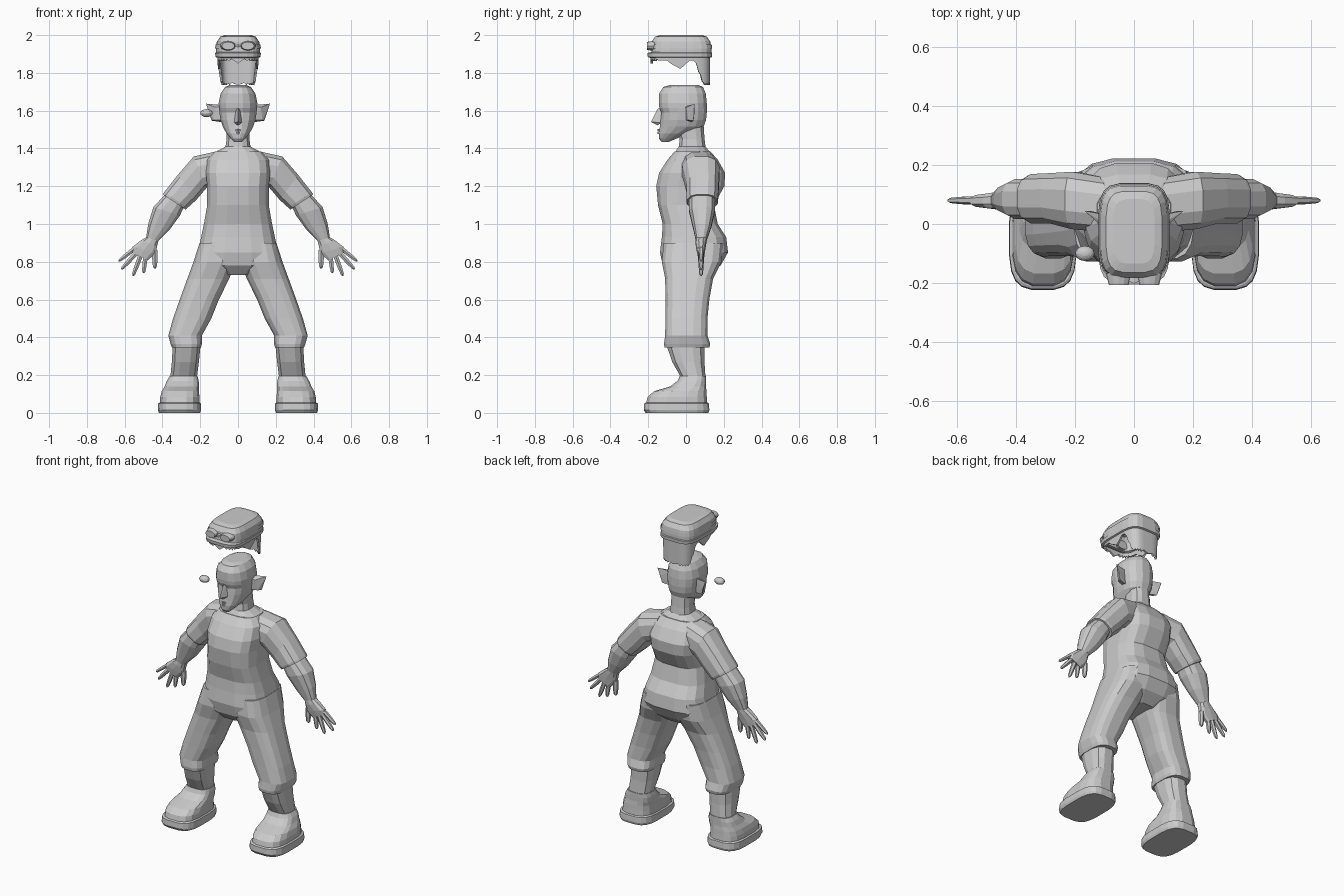
import bpy, bmesh, math
from mathutils import Vector

GREY = bpy.data.materials.new("plain grey")
GREY.diffuse_color = (0.6, 0.6, 0.6, 1)


def finish(name, bm, mirror=False):
    bmesh.ops.recalc_face_normals(bm, faces=bm.faces)
    me = bpy.data.meshes.new(name)
    bm.to_mesh(me)
    bm.free()
    ob = bpy.data.objects.new(name, me)
    bpy.context.collection.objects.link(ob)
    me.materials.append(GREY)
    if mirror:
        ob.modifiers.new("mirror", 'MIRROR').use_clip = False
    return ob


def sup(c, p):
    return math.copysign(abs(c) ** (2 / p), c)


def loft(name, rings, n=16, p=2.6, mirror=False, caps=(True, True), bm=None):
    """Rings are (ax, az, bx, bz, y0, y1): a section spanning a to b and y0 to y1."""
    own = bm is None
    bm = bm or bmesh.new()
    loops = []
    for ax, az, bx, bz, y0, y1 in rings:
        loop = []
        for i in range(n):
            t = 2 * math.pi * (i + 0.5) / n
            u, v = sup(math.cos(t), p) / 2 + 0.5, sup(math.sin(t), p) / 2 + 0.5
            loop.append(bm.verts.new((ax + (bx - ax) * u, y0 + (y1 - y0) * v,
                                      az + (bz - az) * u)))
        loops.append(loop)
    for a, b in zip(loops, loops[1:]):
        for i in range(n):
            j = (i + 1) % n
            bm.faces.new((a[i], a[j], b[j], b[i]))
    if caps[0]:
        bm.faces.new(loops[0])
    if caps[1]:
        bm.faces.new(loops[-1])
    return finish(name, bm, mirror) if own else None


def level(*rows):
    """Level sections (z, x0, x1, y0, y1) as loft rings."""
    return [(x0, z, x1, z, y0, y1) for z, x0, x1, y0, y1 in rows]


def sym(*rows):
    """Level sections (z, half width, y0, y1) centred on x = 0."""
    return [(-w, z, w, z, y0, y1) for z, w, y0, y1 in rows]


def hull(name, pts, mirror=False):
    bm = bmesh.new()
    vs = [bm.verts.new(q) for q in pts]
    bmesh.ops.convex_hull(bm, input=vs)
    return finish(name, bm, mirror)


def bar(name, a, b, h, d, mirror=True):
    """Slim facial ridge from a to b, tapering at the ends."""
    a, b = Vector(a), Vector(b)
    m = (a + b) / 2 + Vector((0, -d, 0))
    pts = [a, b]
    for s in (-1, 1):
        pts += [m + Vector((0, 0, s * h)), m + Vector((0, 3 * d, s * h))]
    hull(name, pts, mirror)


# Torso with neck and seat
loft("torso", sym(
    (1.385, .125, -.06, .13), (1.34, .165, -.10, .17), (1.27, .172, -.145, .21),
    (1.2, .165, -.16, .205), (1.1, .165, -.15, .15), (1.0, .183, -.125, .17),
    (.93, .198, -.13, .215), (.85, .215, -.14, .225), (.78, .21, -.125, .185),
    (.73, .10, -.08, .12)), p=3)
loft("neck", sym((1.53, .06, -.06, .095), (1.45, .062, -.035, .10),
                 (1.41, .068, -.04, .105), (1.38, .125, -.06, .13)), n=12)

# Baggy trouser legs with gathered cuffs
loft("trouser_leg", level(
    (.90, .02, .205, -.12, .20), (.80, .01, .237, -.13, .19), (.71, .045, .27, -.112, .145),
    (.6, .10, .31, -.11, .125), (.5, .14, .345, -.11, .115), (.41, .19, .37, -.112, .115),
    (.365, .19, .358, -.118, .13), (.345, .195, .35, -.115, .125)), p=3, mirror=True)
loft("lower_leg", level((.37, .195, .347, -.11, .10), (.27, .205, .352, -.075, .10),
                        (.19, .215, .36, -.03, .105), (.15, .215, .36, -.03, .105)),
     n=12, mirror=True)

# Boots: sole and upper
loft("boot_sole", level((0, .20, .42, -.215, .12), (.015, .195, .425, -.225, .125),
                        (.05, .196, .423, -.222, .122), (.055, .203, .415, -.214, .115)),
     n=20, p=3.4, mirror=True)
loft("boot_upper", level((.05, .203, .415, -.214, .115), (.085, .203, .413, -.205, .112),
                         (.115, .205, .405, -.17, .11), (.14, .205, .39, -.085, .107),
                         (.17, .207, .378, -.045, .107), (.195, .213, .362, -.034, .107)),
     p=3, mirror=True)

# Arms: sleeve, forearm, hand
loft("sleeve", [(.11, 1.2, .10, 1.39, -.03, .16), (.165, 1.19, .235, 1.36, -.02, .18),
                (.22, 1.125, .32, 1.262, 0, .175), (.265, 1.085, .392, 1.17, 0, .172),
                (.275, 1.075, .40, 1.158, .005, .167)], n=12, mirror=True)
loft("forearm", [(.285, 1.09, .385, 1.16, .015, .155), (.305, 1.045, .45, 1.09, .015, .155),
                 (.36, .97, .477, 1.0, .035, .135), (.42, .91, .487, .93, .05, .112)],
     n=12, mirror=True)
hand = bmesh.new()
loft("", [(.42, .91, .487, .93, .05, .112), (.427, .88, .515, .915, .05, .108),
          (.433, .845, .56, .88, .055, .102), (.475, .807, .562, .85, .063, .097)],
     n=10, bm=hand)
for x0, z0, x1, z1, w in [(.55, .868, .632, .803, .012), (.54, .845, .617, .76, .013),
                          (.517, .83, .556, .725, .013), (.49, .825, .50, .74, .013),
                          (.44, .86, .44, .765, .016)]:
    d = Vector((x1 - x0, z1 - z0)).normalized()
    px, pz = d.y, -d.x
    rings = []
    for t, k in ((0, 1.1), (.55, 1), (.9, .75), (1, .3)):
        cx, cz, r = x0 + (x1 - x0) * t, z0 + (z1 - z0) * t, w * k
        rings.append((cx - px * r, cz - pz * r, cx + px * r, cz + pz * r, .08 - r, .08 + r))
    loft("", rings, n=6, p=2, bm=hand)
finish("hand", hand, True)

# Head
loft("head", sym(
    (1.735, .045, -.09, .07), (1.725, .07, -.122, .092), (1.69, .094, -.145, .107),
    (1.64, .104, -.146, .112), (1.615, .103, -.143, .112), (1.59, .10, -.132, .112),
    (1.55, .094, -.136, .108), (1.515, .082, -.14, .095), (1.48, .062, -.145, .02),
    (1.452, .038, -.143, -.05), (1.435, .022, -.13, -.09)), p=2.4)

# Face
hull("nose", [(-.011, -.125, 1.615), (.011, -.125, 1.615), (0, -.15, 1.61),
              (-.023, -.13, 1.537), (.023, -.13, 1.537), (0, -.186, 1.54), (0, -.15, 1.522)])
bar("brow", (.012, -.14, 1.613), (.085, -.098, 1.64), .007, .012)
bar("upper_eyelid", (.018, -.128, 1.6), (.088, -.088, 1.607), .005, .011)
bar("lower_eyelid", (.018, -.128, 1.578), (.085, -.085, 1.58), .004, .009)
bar("upper_lip", (-.036, -.122, 1.497), (.036, -.122, 1.497), .005, .03, False)
bar("lower_lip", (-.03, -.125, 1.483), (.03, -.125, 1.483), .006, .025, False)

# Pointed ears
hull("ear", [(.09, -.004, 1.62), (.09, .03, 1.63), (.09, 0, 1.55), (.09, .03, 1.54),
             (.14, .04, 1.547), (.13, .012, 1.55), (.169, .045, 1.637), (.15, .045, 1.59),
             (.12, .002, 1.618)], True)

# Loose eyeball beside the head
bm = bmesh.new()
bmesh.ops.create_uvsphere(bm, u_segments=12, v_segments=8, radius=1)
for v in bm.verts:
    v.co = (v.co.x * .033 - .167, v.co.y * .026 - .1, v.co.z * .021 + 1.587)
finish("eyeball", bm)

# Cap floating above the head, with band
loft("cap_crown", sym((2.0, .07, -.135, .085), (1.992, .095, -.165, .112),
                      (1.965, .113, -.182, .13), (1.93, .118, -.183, .135),
                      (1.905, .118, -.185, .135)), n=20, p=4, caps=(True, False))
loft("cap_band", sym((1.88, .108, -.19, .128), (1.884, .12, -.203, .138),
                     (1.905, .122, -.206, .14), (1.912, .112, -.18, .13)),
     n=20, p=4, caps=(False, False))

# Goggles on the cap
bm = bmesh.new()
res = bmesh.ops.create_cone(bm, cap_ends=True, segments=12, radius1=.036, radius2=.028,
                            depth=.04)
for v in bm.verts:
    x, y, z = v.co
    v.co = (x * 1.2 + .052, -.187 - z, 1.943 + y * .75)
finish("goggle_lens", bm, True)
bar("goggle_bridge", (-.03, -.19, 1.943), (.03, -.19, 1.943), .008, .012, False)
loft("goggle_strap", sym((1.93, .122, -.188, .139), (1.95, .12, -.188, .137)),
     n=20, p=4, caps=(False, False))

# Hair hanging below the cap: long at the back, tufts at the temples
bm = bmesh.new()
N, last = 64, None
for i in range(N + 1):
    t = 2 * math.pi * i / N
    x, y = .11 * sup(math.cos(t), 4), -.03 + .157 * sup(math.sin(t), 4)
    jag = .012 * (i % 2)
    if y > .05:
        z = max(1.735, 1.85 - (y - .05) * 2.6) + jag
    elif -.09 < y < 0:
        z = 1.80 + abs(y + .045) * 1.4
    elif y < -.15:
        z = 1.862 + jag - .012 * (abs(x) < .03)
    else:
        z = 1.865
    k = 1 - .5 * (1.89 - z)
    pair = (bm.verts.new((x, y, 1.892)), bm.verts.new((x * k, y, z)))
    if last:
        bm.faces.new((last[0], last[1], pair[1], pair[0]))
    last = pair
bmesh.ops.remove_doubles(bm, verts=bm.verts, dist=.0005)
hair = finish("hair", bm)
hair.modifiers.new("thickness", 'SOLIDIFY').thickness = .012
